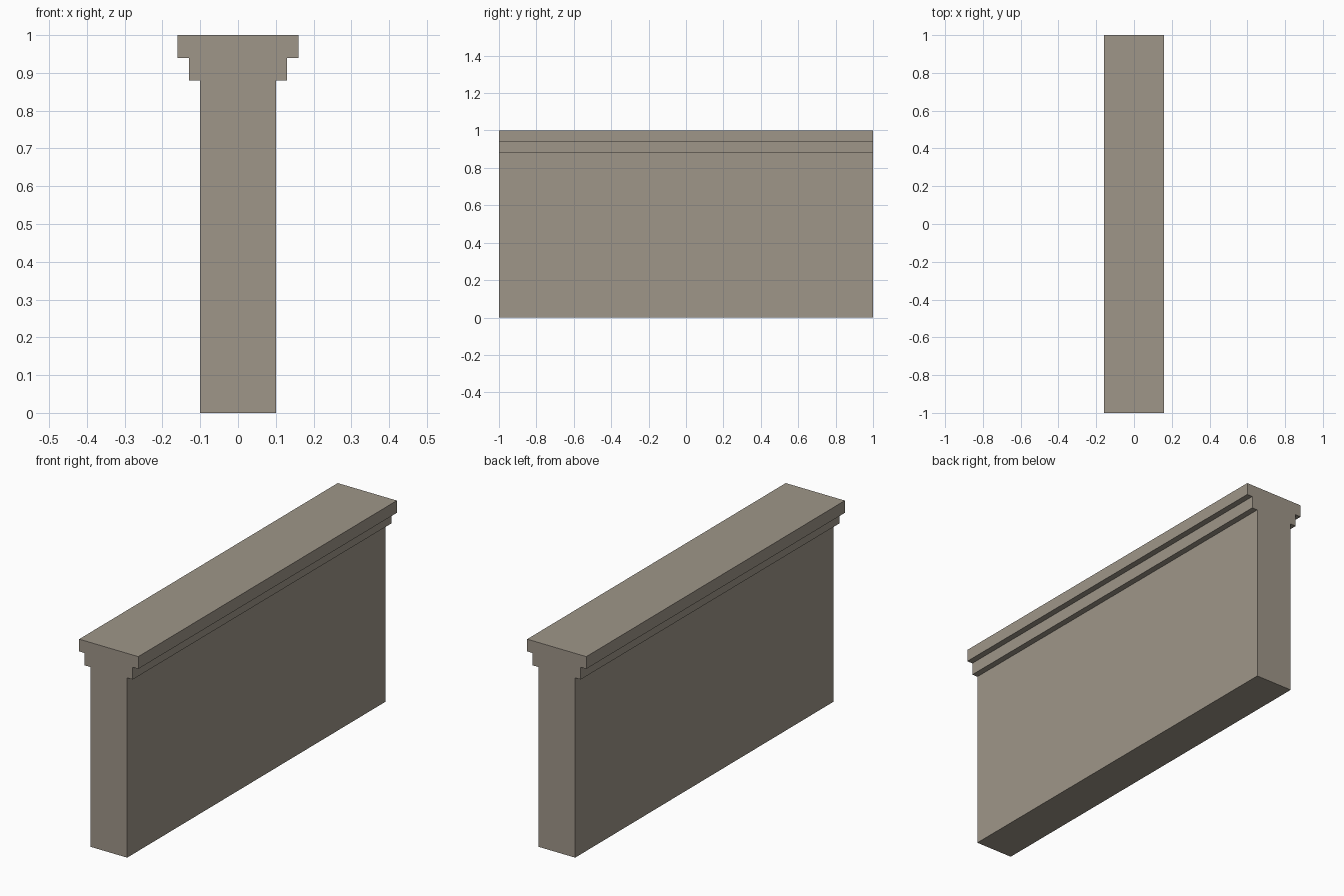
import bpy
import bmesh

cube = bpy.data.objects.get("Cube")
if cube:
    bpy.data.objects.remove(cube, do_unlink=True)

# Single stone colour
stone = bpy.data.materials.new("warm_grey_stone")
stone.use_nodes = True
colour = (0.345, 0.305, 0.25, 1.0)
stone.diffuse_color = colour
stone.node_tree.nodes["Principled BSDF"].inputs["Base Color"].default_value = colour

# Half profile (x, z): wall face, then two stepped coping courses
half = [(0.10, 0), (0.10, 0.88), (0.13, 0.88), (0.13, 0.94), (0.16, 0.94), (0.16, 1.0)]
profile = half + [(-x, z) for x, z in reversed(half)]
LENGTH = 2.0

# Extrude the mirrored profile along the wall's length
bm = bmesh.new()
end = bm.faces.new([bm.verts.new((x, -LENGTH / 2, z)) for x, z in profile])
extruded = bmesh.ops.extrude_face_region(bm, geom=[end], use_keep_orig=True)
far_verts = [g for g in extruded["geom"] if isinstance(g, bmesh.types.BMVert)]
bmesh.ops.translate(bm, verts=far_verts, vec=(0, LENGTH, 0))
bmesh.ops.recalc_face_normals(bm, faces=bm.faces)

mesh = bpy.data.meshes.new("wall_with_stepped_coping")
bm.to_mesh(mesh)
bm.free()
mesh.materials.append(stone)
wall = bpy.data.objects.new("wall_with_stepped_coping", mesh)
bpy.context.collection.objects.link(wall)
